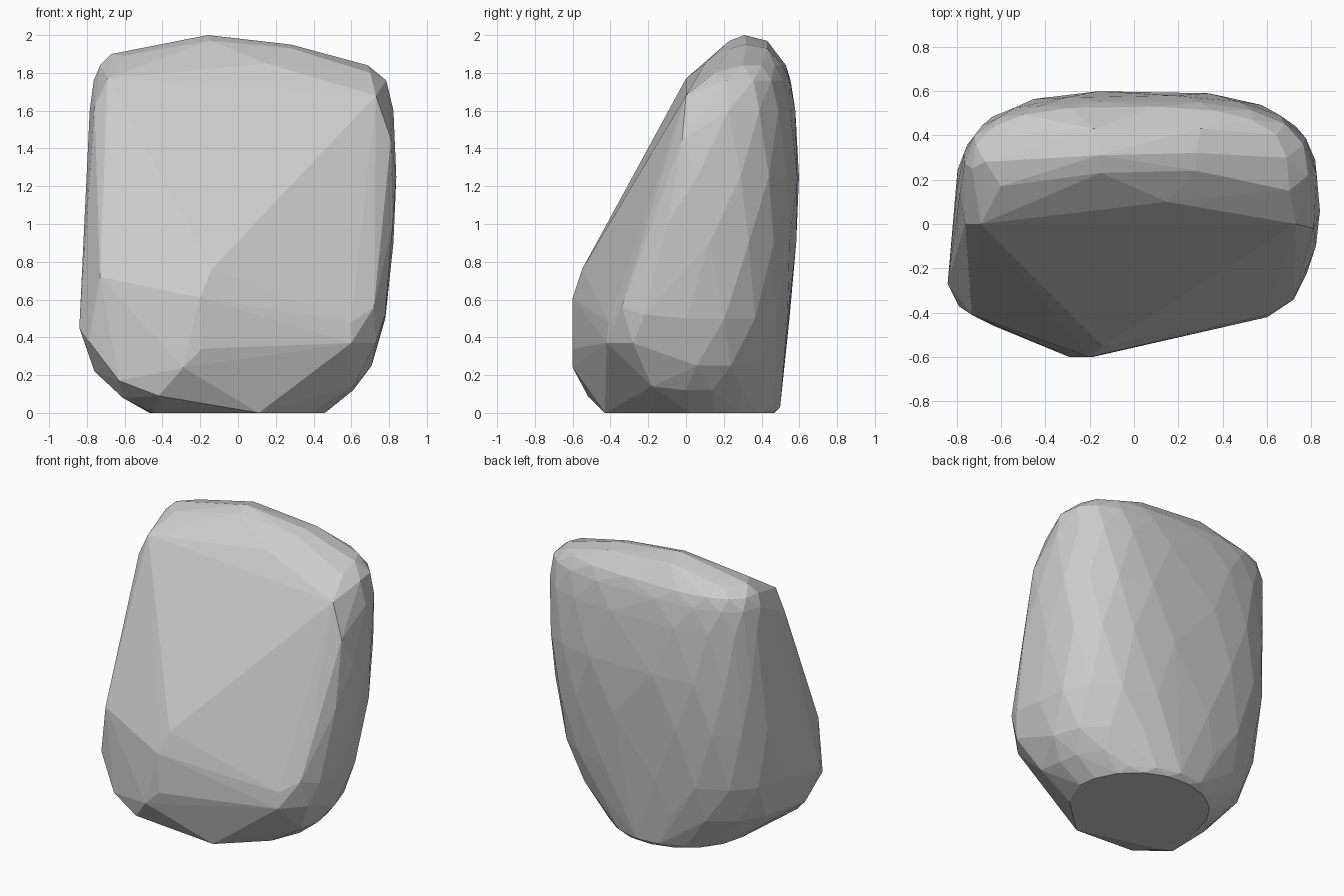
import bpy, bmesh
from math import sin, cos, pi

# Rounded back and sides: z, left x, right x, widest y, back y, squareness
LEVELS = [
    (0.00, -0.47, 0.46, 0.02, 0.47, 2.0),
    (0.03, -0.50, 0.48, 0.02, 0.50, 2.0),
    (0.12, -0.62, 0.61, 0.00, 0.505, 2.0),
    (0.25, -0.74, 0.71, 0.00, 0.52, 2.2),
    (0.50, -0.80, 0.78, 0.00, 0.55, 2.6),
    (0.90, -0.815, 0.825, 0.02, 0.585, 2.9),
    (1.25, -0.80, 0.838, 0.06, 0.60, 3.0),
    (1.60, -0.785, 0.825, 0.14, 0.58, 3.0),
    (1.76, -0.765, 0.785, 0.22, 0.555, 2.9),
    (1.84, -0.73, 0.69, 0.25, 0.53, 2.8),
]

# Chiselled front face, foot and crest corners
FRONT = [
    (-0.69, 0.00, 1.77), (0.15, 0.10, 1.85), (0.73, 0.00, 1.68),
    (0.81, -0.02, 1.45), (0.82, -0.10, 1.00), (-0.76, 0.00, 1.62),
    (-0.73, -0.41, 0.72), (-0.54, -0.48, 0.62), (-0.14, -0.55, 0.76),
    (-0.20, -0.60, 0.61), (-0.19, -0.60, 0.34), (-0.29, -0.60, 0.24),
    (0.60, -0.42, 0.37), (0.60, -0.41, 0.48), (0.72, -0.34, 0.56),
    (0.73, -0.28, 0.37), (0.78, -0.22, 0.52), (0.61, -0.18, 0.14),
    (-0.84, -0.27, 0.45), (-0.79, -0.37, 0.38), (-0.63, -0.46, 0.17),
    (-0.42, -0.52, 0.09), (-0.61, -0.35, 0.08), (-0.76, -0.22, 0.22),
    (0.11, -0.43, 0.00), (-0.45, -0.28, 0.00), (0.38, -0.18, 0.00),
]
CREST = [
    (-0.60, 0.17, 1.89), (-0.15, 0.23, 1.97), (0.28, 0.24, 1.93),
    (0.70, 0.15, 1.80), (-0.67, 0.28, 1.90), (-0.16, 0.31, 2.00),
    (0.28, 0.32, 1.95), (0.71, 0.27, 1.82), (-0.18, 0.43, 1.97),
    (0.30, 0.43, 1.93), (-0.58, 0.40, 1.89), (0.62, 0.41, 1.83),
]


def half_ring(level, shift, count=9):
    """Half superellipse running round the back from right to left."""
    z, left, right, mid_y, back, power = level
    cx, rx, ry = (left + right) / 2, (right - left) / 2, back - mid_y
    points = []
    for i in range(count + 1):
        t = min(max((i + shift) / count, 0), 1) * pi
        c, s = cos(t), max(sin(t), 0)
        x = cx + rx * abs(c) ** (2 / power) * (1 if c > 0 else -1)
        points.append((x, mid_y + ry * s ** (2 / power), z))
    return points


points = FRONT + CREST
for i, level in enumerate(LEVELS):
    points = points + half_ring(level, 0.25 if i % 2 else -0.2)

# Wrap all points in one faceted shell
bm = bmesh.new()
for p in points:
    bm.verts.new(p)
bmesh.ops.remove_doubles(bm, verts=bm.verts[:], dist=0.005)
bmesh.ops.convex_hull(bm, input=bm.verts[:])
bmesh.ops.delete(bm, geom=[v for v in bm.verts if not v.link_faces], context='VERTS')
bmesh.ops.dissolve_limit(bm, angle_limit=0.03, verts=bm.verts[:], edges=bm.edges[:])
bmesh.ops.recalc_face_normals(bm, faces=bm.faces[:])

mesh = bpy.data.meshes.new("rock")
bm.to_mesh(mesh)
bm.free()
rock = bpy.data.objects.new("rock", mesh)
bpy.context.collection.objects.link(rock)
